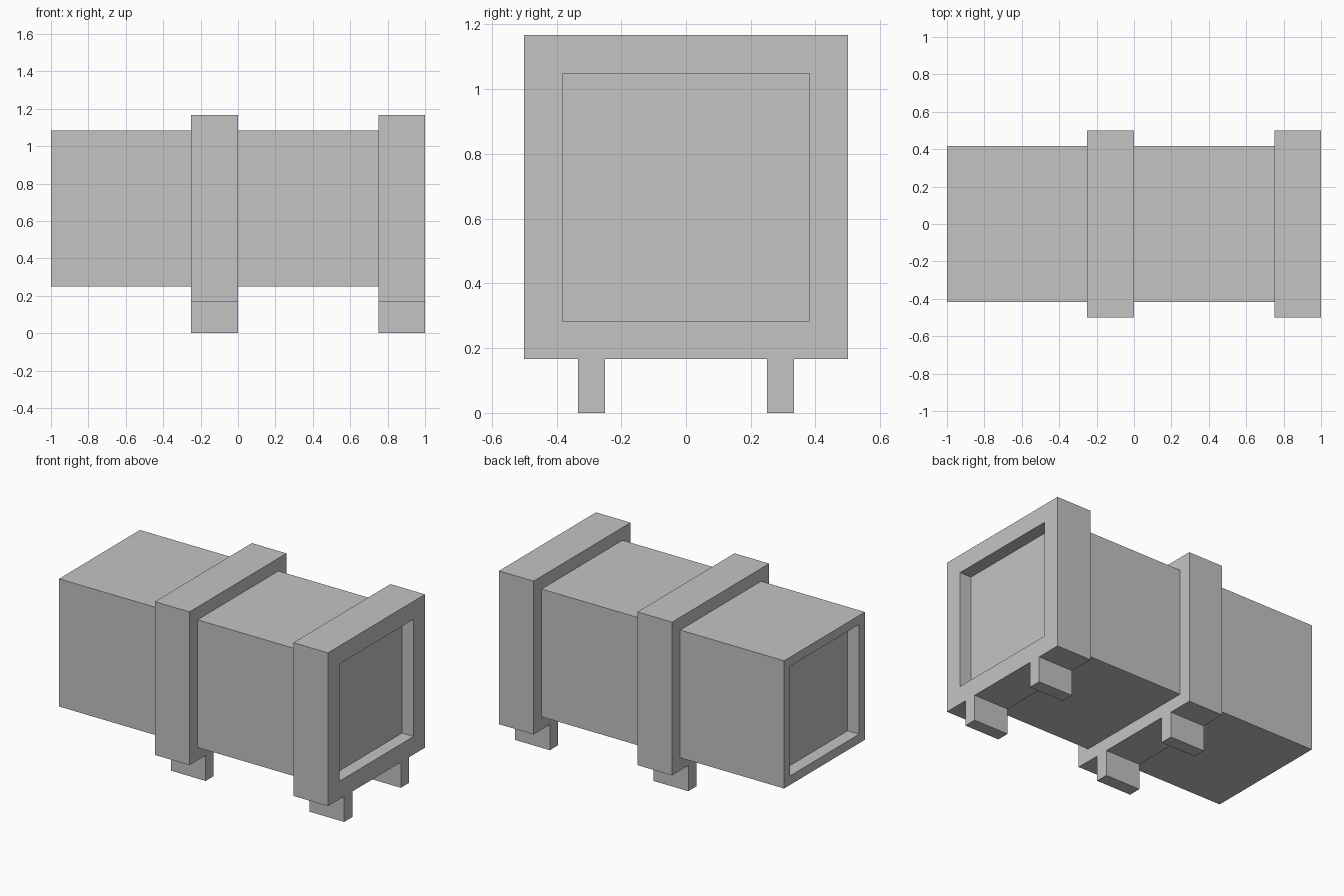
import bpy, bmesh
from mathutils import Matrix, Vector

cube = bpy.data.objects.get("Cube")
if cube:
    bpy.data.objects.remove(cube, do_unlink=True)

U = 1 / 12      # modelling unit
MID = 8 * U     # height of the body axis

grey = bpy.data.materials.new("plain grey")
grey.use_nodes = True
colour = (0.55, 0.55, 0.55, 1)
grey.diffuse_color = colour
grey.node_tree.nodes["Principled BSDF"].inputs["Base Color"].default_value = colour


def box(name, centre, size, recess_dir=0, rim=0):
    """Box with an optional one-unit-deep recess in its -x or +x end."""
    bm = bmesh.new()
    bmesh.ops.create_cube(bm, size=1, matrix=Matrix.Translation(centre) @ Matrix.Diagonal((*size, 1)))
    bm.normal_update()
    if recess_dir:
        end = [f for f in bm.faces if f.normal.x * recess_dir > 0.9]
        bmesh.ops.inset_region(bm, faces=end, thickness=rim)
        floor = bmesh.ops.extrude_discrete_faces(bm, faces=end)["faces"][0]
        bmesh.ops.translate(bm, verts=floor.verts, vec=Vector((-recess_dir * U, 0, 0)))
    bmesh.ops.recalc_face_normals(bm, faces=bm.faces)
    mesh = bpy.data.meshes.new(name)
    bm.to_mesh(mesh)
    bm.free()
    mesh.materials.append(grey)
    obj = bpy.data.objects.new(name, mesh)
    bpy.context.collection.objects.link(obj)
    return obj


# Square body, recessed at its open end and tucked into the end band
start, stop = -1, 0.8
box("body", ((start + stop) / 2, 0, MID), (stop - start, 10 * U, 10 * U), -1, U)

# Two raised bands; the end one frames a recessed panel
for label, x, recess in (("middle", -0.125, 0), ("end", 0.875, 1)):
    box(label + "_band", (x, 0, MID), (3 * U, 12 * U, 12 * U), recess, 2 * U)
    # Pair of feet beneath each band
    for side, s in (("front", -1), ("back", 1)):
        box(f"{label}_{side}_foot", (x, s * 3.5 * U, U), (3 * U, U, 2 * U))
